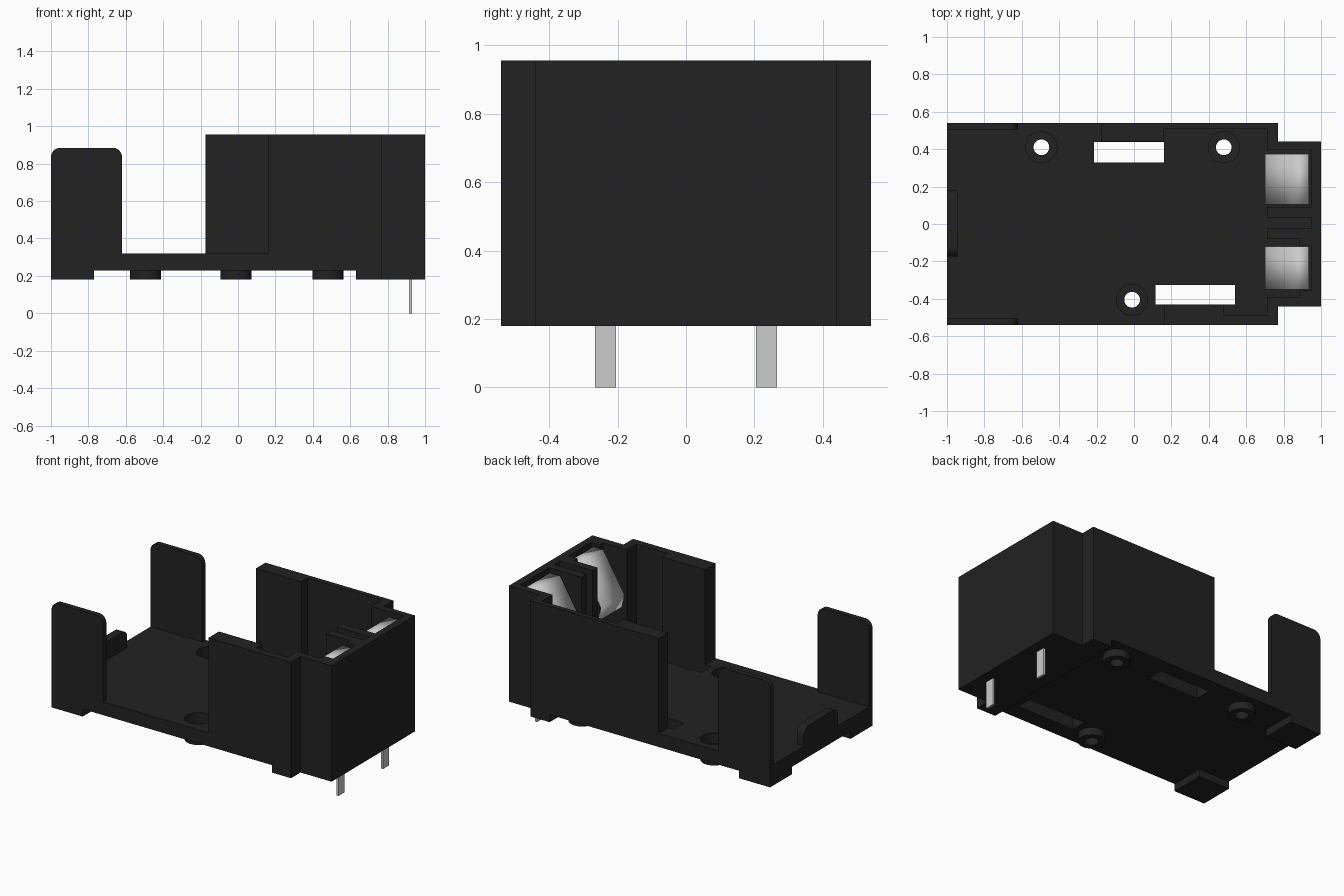
import bpy, bmesh, math
from mathutils import Vector

if "Cube" in bpy.data.objects:
    bpy.data.objects.remove(bpy.data.objects["Cube"])


def material(name, value):
    m = bpy.data.materials.new(name)
    m.diffuse_color = (value, value, value, 1)
    m.use_nodes = True
    m.node_tree.nodes["Principled BSDF"].inputs["Base Color"].default_value = m.diffuse_color
    return m


BLACK = material("black_plastic", 0.016)
METAL = material("bright_metal", 0.6)


def finish(name, bm, mat):
    bmesh.ops.recalc_face_normals(bm, faces=bm.faces)
    me = bpy.data.meshes.new(name)
    bm.to_mesh(me)
    bm.free()
    me.materials.append(mat)
    ob = bpy.data.objects.new(name, me)
    bpy.context.collection.objects.link(ob)
    return ob


def prism(name, loops, a, b, axis="z", mat=BLACK):
    """Extrude an outline (first loop) with holes (other loops) from a to b along an axis."""
    place = {"z": lambda u, v, w: Vector((u, v, w)),
             "y": lambda u, v, w: Vector((u, w, v)),
             "x": lambda u, v, w: Vector((w, u, v))}[axis]
    bm = bmesh.new()
    edges = []
    for loop in loops:
        vs = [bm.verts.new(place(u, v, a)) for u, v in loop]
        edges += [bm.edges.new((vs[i - 1], vs[i])) for i in range(len(vs))]
    if len(loops) == 1:
        bm.faces.new(vs)
    else:
        bmesh.ops.triangle_fill(bm, edges=edges, use_beauty=True, normal=place(0, 0, 1))
    ext = bmesh.ops.extrude_face_region(bm, geom=bm.faces[:], use_keep_orig=True)
    moved = [g for g in ext["geom"] if isinstance(g, bmesh.types.BMVert)]
    bmesh.ops.translate(bm, verts=moved, vec=place(0, 0, b - a))
    return finish(name, bm, mat)


def rect(x0, x1, y0, y1):
    return [(x0, y0), (x1, y0), (x1, y1), (x0, y1)]


def circle(x, y, r, n=32):
    return [(x + r * math.cos(2 * math.pi * i / n), y + r * math.sin(2 * math.pi * i / n))
            for i in range(n)]


def round_top(u0, u1, v0, v1, r, n=6):
    """Rectangle with its two upper corners rounded."""
    pts = [(u0, v0), (u1, v0)]
    for cu, start in ((u1 - r, 0), (u0 + r, 90)):
        for i in range(n + 1):
            t = math.radians(start + 90 * i / n)
            pts.append((cu + r * math.cos(t), v1 - r + r * math.sin(t)))
    return pts


# Floor plate in two layers: small screw holes below, wide counterbores above
outline = [(-1, -.54), (.77, -.54), (.77, -.44), (1, -.44),
           (1, .44), (.77, .44), (.77, .54), (-1, .54)]
slots = [rect(-.215, .16, .33, .439), rect(.115, .54, -.43, -.325)]
screws = [(-.495, .41), (.48, .41), (-.01, -.405)]
prism("floor_lower", [outline] + slots + [circle(x, y, .042) for x, y in screws], .23, .25)
prism("floor_upper", [outline] + slots + [circle(x, y, .083) for x, y in screws], .25, .32)

# Screw bosses under the floor
for i, (x, y) in enumerate(screws):
    boss = prism(f"screw_boss_{i + 1}", [circle(x, y, .083), circle(x, y, .042)], .18, .23)

# Feet: a full width block at the contact end, two pads at the open end
prism("end_foot", [[(.63, -.54)] + outline[1:7] + [(.63, .54)]], .18, .23)
for s, side in ((-1, "front"), (1, "back")):
    y0, y1 = sorted((s * .54, s * .31))
    prism(f"{side}_foot", [rect(-1, -.77, y0, y1)], .18, .23)
    # Tall round-cornered side tabs
    y0, y1 = sorted((s * .54, s * .505))
    prism(f"{side}_tab", [round_top(-1, -.62, .32, .885, .05)], y0, y1, "y")

# Low stop at the open end
prism("end_stop", [round_top(-.175, .18, .32, .44, .05)], -1, -.945, "x")

# Housing walls with the two contact pockets and the dividers between them
walls = [(.16, -.54), (.77, -.54), (.77, -.44), (1, -.44), (1, .44), (.77, .44),
         (.77, .54), (-.175, .54), (-.175, .44), (.16, .44), (.16, .507), (.71, .507),
         (.71, .395), (.95, .395), (.95, .09), (.71, .09), (.71, .035), (.95, .035),
         (.95, -.025), (.71, -.025), (.71, -.08), (.885, -.08), (.885, -.118), (.95, -.118),
         (.95, -.352), (.885, -.352), (.885, -.39), (.71, -.39), (.71, -.49),
         (.48, -.49), (.48, -.43), (.16, -.43)]
prism("housing_walls", [walls], .32, .955)

# Bent spring contacts with solder legs
bend = [(.928, .32), (.928, .925), (.86, .925), (.707, .67), (.725, .59), (.78, .55)]
for name, y0, y1, leg in (("positive", .105, .375, .235), ("negative", -.35, -.12, -.235)):
    bm = bmesh.new()
    rows = [[bm.verts.new((x, y, z)) for y in (y0, y1)] for x, z in bend]
    for p, q in zip(rows, rows[1:]):
        bm.faces.new((p[0], p[1], q[1], q[0]))
    spring = finish(f"{name}_spring", bm, METAL)
    mod = spring.modifiers.new("thickness", "SOLIDIFY")
    mod.thickness = .015
    mod.offset = 0
    prism(f"{name}_leg", [rect(.915, .93, leg - .031, leg + .031)], 0, .34, mat=METAL)

    # Polarity mark: thin ring and bars on the floor
    c = .62
    prism(f"{name}_mark_ring", [circle(c, leg, .06), circle(c, leg, .053)], .32, .324)
    prism(f"{name}_mark_bar", [rect(c - .033, c + .033, leg - .004, leg + .004)], .32, .324)
    if name == "positive":
        prism("positive_mark_cross", [rect(c - .004, c + .004, leg - .033, leg + .033)], .32, .3235)

# Smooth the round parts while keeping edges sharp
for ob in bpy.context.collection.objects:
    ob.select_set(True)
    bpy.context.view_layer.objects.active = ob
bpy.ops.object.shade_smooth_by_angle(angle=math.radians(30))
